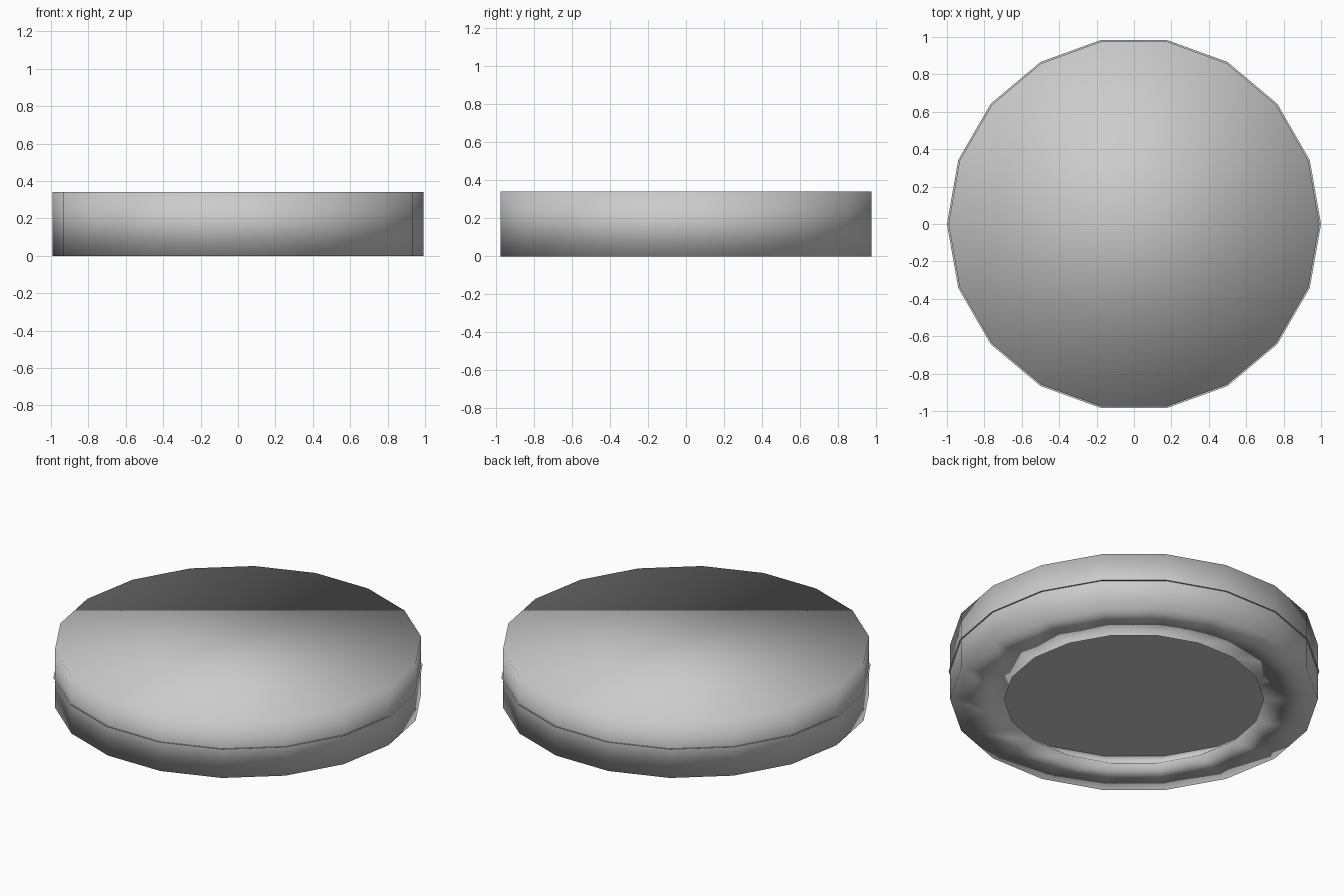
import bpy, bmesh
from math import cos, sin, tau

if "Cube" in bpy.data.objects:
    bpy.data.objects.remove(bpy.data.objects["Cube"])

SIDES = 18


def lathe(name, profile, cap_first=False, cap_last=False, smooth=True):
    """Revolve (radius, z) points from top to bottom into an 18-sided part."""
    bm = bmesh.new()
    rings = [[bm.verts.new((r * cos(tau * i / SIDES), r * sin(tau * i / SIDES), z))
              for i in range(SIDES)] for r, z in profile]
    for upper, lower in zip(rings, rings[1:]):
        for i in range(SIDES):
            j = (i + 1) % SIDES
            bm.faces.new((lower[i], lower[j], upper[j], upper[i]))
    if cap_first:
        bm.faces.new(rings[0])
    if cap_last:
        bm.faces.new(rings[-1][::-1])
    for f in bm.faces:
        f.smooth = smooth
    mesh = bpy.data.meshes.new(name)
    bm.to_mesh(mesh)
    bm.free()
    obj = bpy.data.objects.new(name, mesh)
    bpy.context.collection.objects.link(obj)
    return obj


# Smooth shell: top face, outer wall, bottom ring, then the undercut slope
# running from the hole edge up to the middle plate
lathe("disc_shell", [(0.992, 0.34), (0.992, 0.0), (0.70, 0.0), (0.927, 0.174)],
      cap_first=True)

# Paper-thin middle plate: its edge stands slightly proud of the wall,
# its underside is the ceiling seen through the hole
lathe("middle_plate", [(1.0, 0.174)], cap_last=True, smooth=False)
